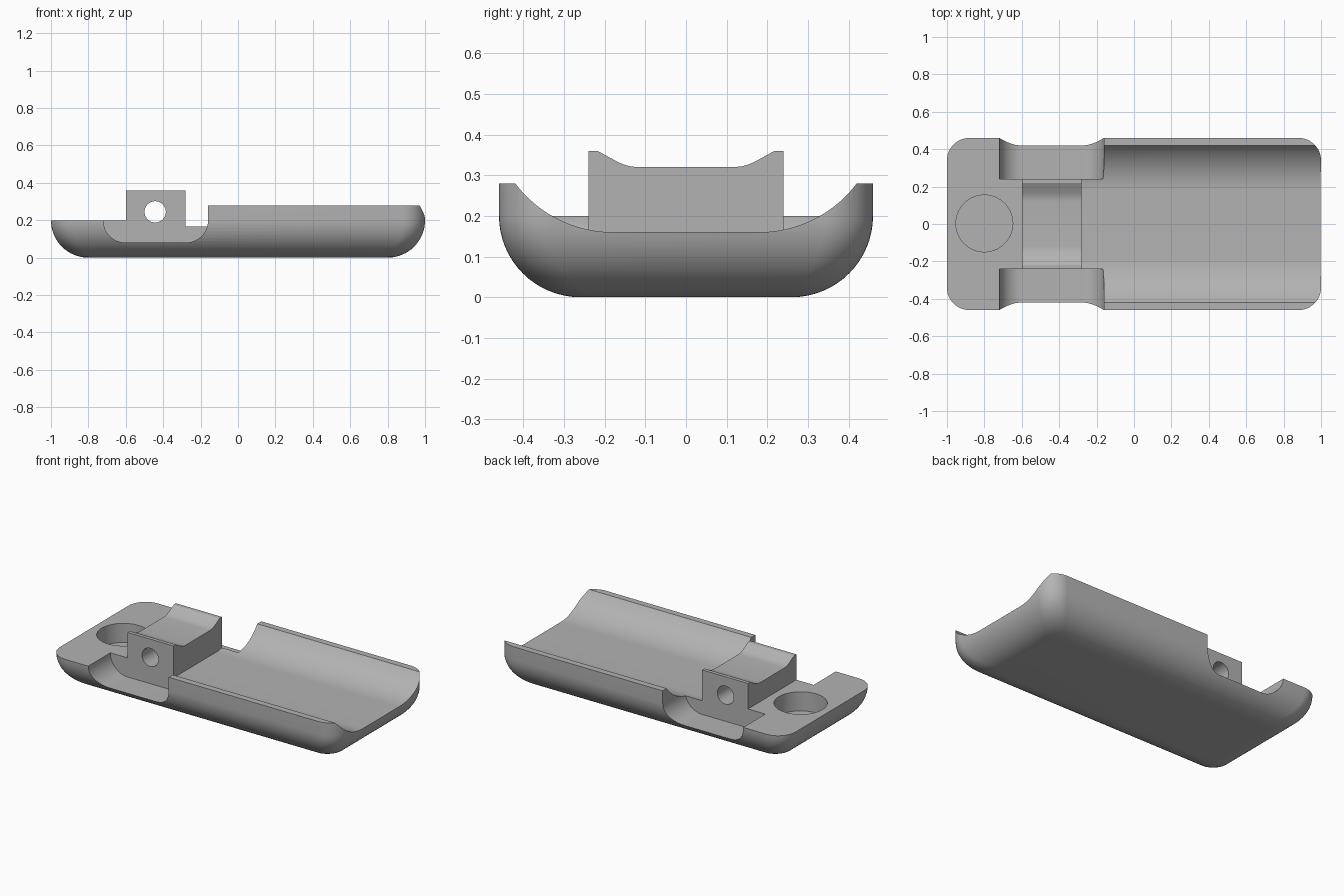
import bpy
import bmesh
from math import sin, cos, pi, sqrt, radians

default = bpy.data.objects.get("Cube")
if default:
    bpy.data.objects.remove(default, do_unlink=True)

grey = bpy.data.materials.new("plain grey")
grey.use_nodes = True
colour = (0.45, 0.45, 0.45, 1)
grey.diffuse_color = colour
grey.node_tree.nodes["Principled BSDF"].inputs["Base Color"].default_value = colour


def loft(name, rings):
    """Solid skinned through rings of equal point count, capped at both ends."""
    bm = bmesh.new()
    loops = [[bm.verts.new(p) for p in ring] for ring in rings]
    n = len(loops[0])
    for a, b in zip(loops, loops[1:]):
        for i in range(n):
            j = (i + 1) % n
            bm.faces.new((a[i], a[j], b[j], b[i]))
    bm.faces.new(loops[0][::-1])
    bm.faces.new(loops[-1])
    bmesh.ops.recalc_face_normals(bm, faces=bm.faces)
    mesh = bpy.data.meshes.new(name)
    bm.to_mesh(mesh)
    bm.free()
    mesh.materials.append(grey)
    obj = bpy.data.objects.new(name, mesh)
    bpy.context.collection.objects.link(obj)
    return obj


def prism(name, outline, axis, lo, hi):
    """Extrude a 2D outline along the x, y or z axis."""
    place = {"x": lambda a, b, t: (t, a, b),
             "y": lambda a, b, t: (a, t, b),
             "z": lambda a, b, t: (a, b, t)}[axis]
    return loft(name, [[place(a, b, t) for a, b in outline] for t in (lo, hi)])


def arc(cx, cy, r, start, end, steps=16):
    angles = [radians(start + (end - start) * i / steps) for i in range(steps + 1)]
    return [(cx + r * cos(a), cy + r * sin(a)) for a in angles]


def circle(cx, cy, r, steps=64):
    return arc(cx, cy, r, 0, 360, steps)[:-1]


def rect(x0, y0, x1, y1):
    return [(x0, y0), (x1, y0), (x1, y1), (x0, y1)]


def mirrored(half):
    """Complete a symmetric profile from its positive half."""
    return half + [(-a, b) for a, b in reversed(half)]


def combine(target, tool, operation):
    mod = target.modifiers.new(operation.title(), 'BOOLEAN')
    mod.operation = operation
    mod.solver = 'EXACT'
    mod.object = tool
    bpy.context.view_layer.objects.active = target
    bpy.ops.object.modifier_apply(modifier=mod.name)
    bpy.data.objects.remove(tool, do_unlink=True)


# Rounded tray body: plan outline shrinks along the bottom fillet
def plan_ring(inset, z):
    r = 0.12 - 0.3 * inset
    x, y = 1 - inset - r, 0.46 - inset - r
    pts = []
    for k, (sx, sy) in enumerate([(1, 1), (-1, 1), (-1, -1), (1, -1)]):
        pts += arc(sx * x, sy * y, r, 90 * k, 90 * k + 90, 12)
    return [(a, b, z) for a, b in pts]


FILLET = 0.2
angles = [i * pi / 32 for i in range(17)]
rings = [plan_ring(FILLET * (1 - sin(a)), FILLET * (1 - cos(a))) for a in angles]
body = loft("tray_body", rings + [plan_ring(0, 0.28)])

# Lower deck at the left end
combine(body, prism("deck_cut", rect(-1.2, -0.6, -0.28, 0.6), "z", 0.2, 0.7), 'DIFFERENCE')

# Upright hinge block with a dished top
block_half = [(0.26, 0.1), (0.26, 0.36), (0.218, 0.36), (0.165, 0.331),
              (0.15, 0.325), (0.135, 0.3215), (0.12, 0.32)]
combine(body, prism("hinge_block", mirrored(block_half), "x", -0.6, -0.25), 'UNION')

# Long channel with curved flanks
channel_half = [(0.42, 0.6)] + arc(0.18, 0.46, 0.3, -36.87, -90, 24)
combine(body, prism("channel_cut", mirrored(channel_half), "x", -0.28, 1.2), 'DIFFERENCE')

# Rounded notches on both sides of the block
notch = ([(-0.72, 0.6)] + arc(-0.6, 0.2, 0.12, 180, 270)
         + arc(-0.28, 0.2, 0.12, 270, 360) + [(-0.16, 0.6)])
for side in (1, -1):
    combine(body, prism("notch_cut", notch, "y", side * 0.24, side * 0.7), 'DIFFERENCE')

# Pin hole through the block, round pocket in the deck
combine(body, prism("pin_cut", circle(-0.443, 0.245, 0.057, 48), "y", -0.5, 0.5), 'DIFFERENCE')
combine(body, prism("pocket_cut", circle(-0.8, 0.003, 0.152), "z", 0.08, 0.5), 'DIFFERENCE')

bpy.ops.object.select_all(action='DESELECT')
body.select_set(True)
bpy.context.view_layer.objects.active = body
bpy.ops.object.shade_smooth_by_angle(angle=radians(25))
